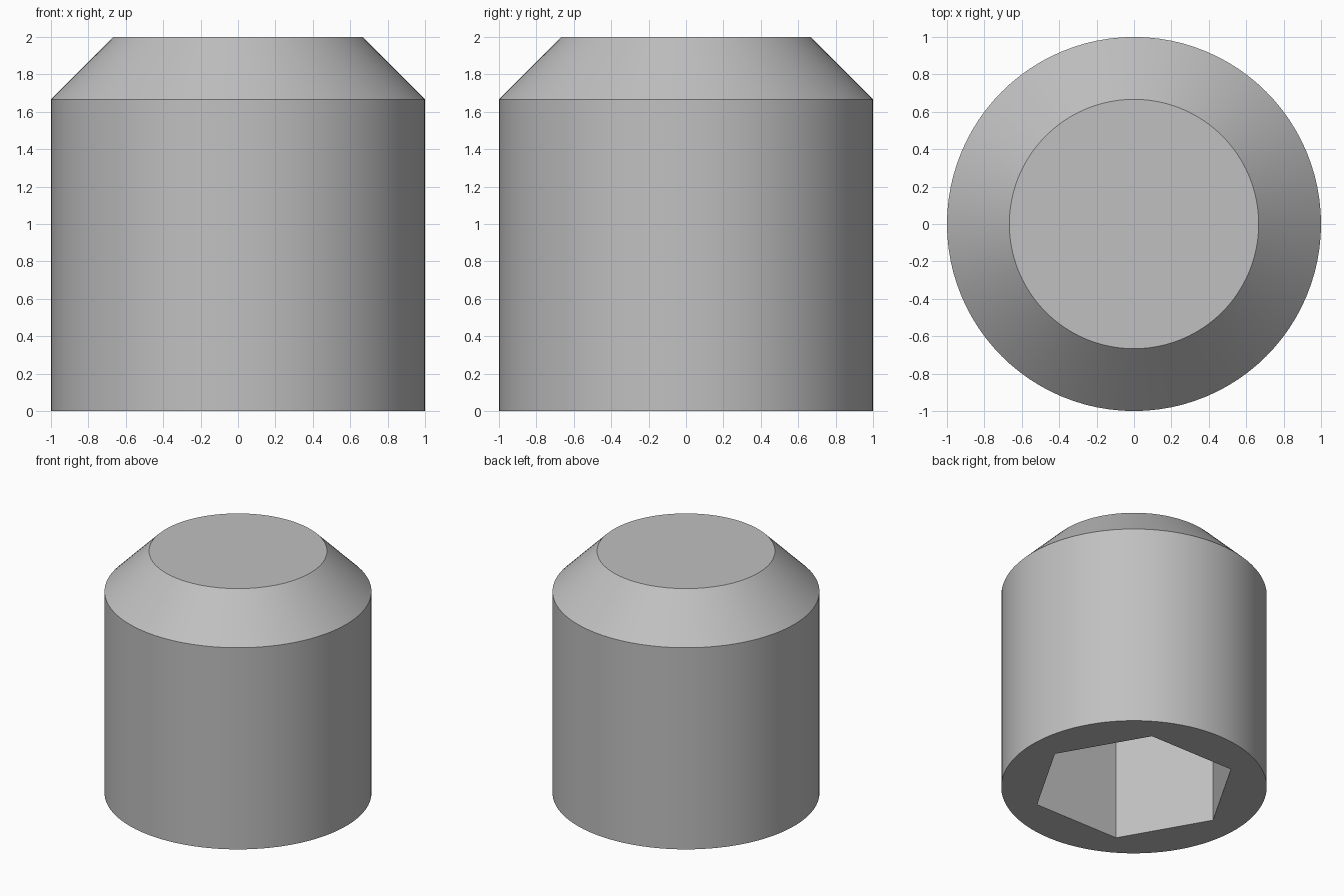
import bpy
import bmesh
import math

if "Cube" in bpy.data.objects:
    bpy.data.objects.remove(bpy.data.objects["Cube"], do_unlink=True)

RADIUS, HEIGHT = 1.0, 2.0
CHAMFER = 1 / 3
HEX_RADIUS = 0.777
SOCKET_DEPTH = 1.0

steel = bpy.data.materials.new("steel grey")
steel.use_nodes = True
grey = (0.53, 0.53, 0.53, 1)
steel.diffuse_color = grey
steel.node_tree.nodes["Principled BSDF"].inputs["Base Color"].default_value = grey


def stacked_rings(name, rings, sides):
    """Closed solid from (radius, height) rings, first vertex on +x."""
    bm = bmesh.new()
    loops = []
    for radius, z in rings:
        loops.append([bm.verts.new((radius * math.cos(math.tau * i / sides),
                                    radius * math.sin(math.tau * i / sides), z))
                      for i in range(sides)])
    for low, high in zip(loops, loops[1:]):
        for i in range(sides):
            j = (i + 1) % sides
            bm.faces.new((low[i], low[j], high[j], high[i]))
    bm.faces.new(reversed(loops[0]))
    bm.faces.new(loops[-1])
    mesh = bpy.data.meshes.new(name)
    bm.to_mesh(mesh)
    bm.free()
    mesh.materials.append(steel)
    obj = bpy.data.objects.new(name, mesh)
    bpy.context.collection.objects.link(obj)
    return obj


# Round body with a flat-ended chamfered point
body = stacked_rings("set_screw_body",
                     [(RADIUS, 0), (RADIUS, HEIGHT - CHAMFER),
                      (RADIUS - CHAMFER, HEIGHT)], 96)

# Hexagonal key socket cut into the underside
cutter = stacked_rings("socket_cutter",
                       [(HEX_RADIUS, -0.2), (HEX_RADIUS, SOCKET_DEPTH)], 6)
cutter.hide_render = True

bpy.ops.object.select_all(action="DESELECT")
body.select_set(True)
bpy.context.view_layer.objects.active = body
cut = body.modifiers.new("hex_socket", "BOOLEAN")
cut.operation = "DIFFERENCE"
cut.solver = "EXACT"
cut.object = cutter
bpy.ops.object.modifier_apply(modifier=cut.name)
bpy.data.objects.remove(cutter, do_unlink=True)

# Smooth round walls, crisp rims and socket corners
bpy.ops.object.shade_smooth_by_angle(angle=math.radians(30))
